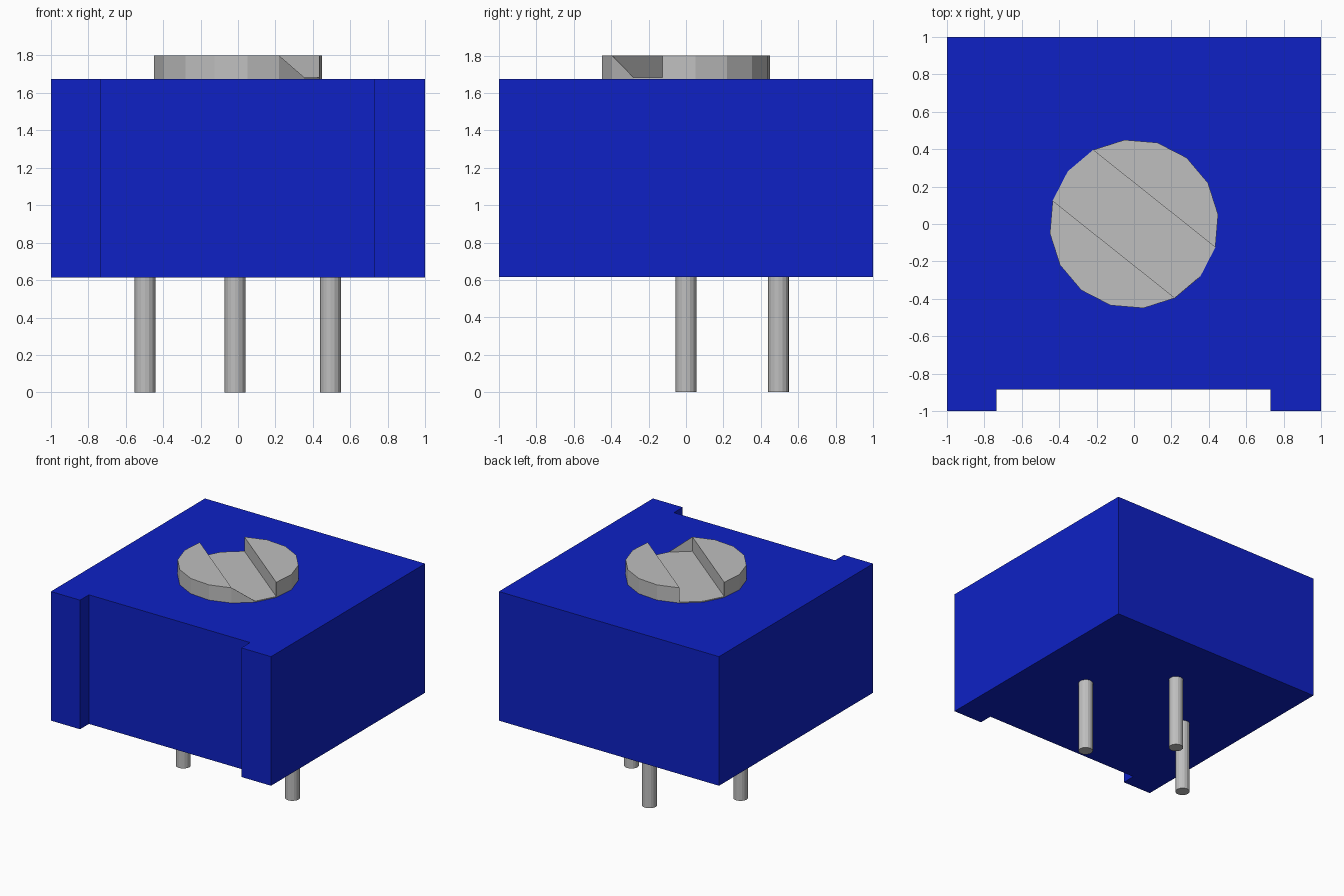
import bpy, bmesh, math
from mathutils import Vector

cube = bpy.data.objects.get("Cube")
if cube:
    bpy.data.objects.remove(cube)


def material(name, rgb):
    m = bpy.data.materials.new(name)
    m.use_nodes = True
    m.diffuse_color = (*rgb, 1)
    m.node_tree.nodes["Principled BSDF"].inputs["Base Color"].default_value = (*rgb, 1)
    return m


BLUE = material("housing blue", (0.0044, 0.0152, 0.56))
GREY = material("metal grey", (0.52, 0.52, 0.52))


def extrude(name, points, offset, mat):
    """Solid made by extruding a flat 3D outline along an offset."""
    bm = bmesh.new()
    face = bm.faces.new([bm.verts.new(p) for p in points])
    result = bmesh.ops.extrude_face_region(bm, geom=[face], use_keep_orig=True)
    moved = [g for g in result["geom"] if isinstance(g, bmesh.types.BMVert)]
    bmesh.ops.translate(bm, verts=moved, vec=offset)
    bmesh.ops.recalc_face_normals(bm, faces=bm.faces)
    mesh = bpy.data.meshes.new(name)
    bm.to_mesh(mesh)
    bm.free()
    mesh.materials.append(mat)
    ob = bpy.data.objects.new(name, mesh)
    bpy.context.collection.objects.link(ob)
    return ob


def prism(name, outline, z0, z1, mat):
    return extrude(name, [(x, y, z0) for x, y in outline], (0, 0, z1 - z0), mat)


BOTTOM, TOP, FLOOR, KNOB_TOP = 0.615, 1.675, 1.683, 1.80

# Housing with a shallow recess along the full height of the front
prism("housing", [(-1, -1), (-0.735, -1), (-0.735, -0.885), (0.73, -0.885),
                  (0.73, -1), (1, -1), (1, 1), (-1, 1)], BOTTOM, TOP, BLUE)

# Sixteen-sided adjusting knob: two raised halves either side of a slot
rim = [(0.452 * math.cos(math.radians(6.5 + 22.5 * i)),
        0.452 * math.sin(math.radians(6.5 + 22.5 * i))) for i in range(16)]
prism("knob_back_half", [rim[i % 16] for i in range(15, 22)], TOP, KNOB_TOP, GREY)
prism("knob_front_half", rim[7:14], TOP, KNOB_TOP, GREY)
prism("knob_slot_floor", [rim[i] for i in (5, 6, 7, 13, 14, 15)], TOP, FLOOR, GREY)

# Thin triangular web closing one corner of the slot's front end
a, b = rim[13], rim[14]
inward = -Vector((a[0] + b[0], a[1] + b[1], 0)).normalized() * 0.003
extrude("knob_slot_web", [(*a, FLOOR), (*b, FLOOR), (*a, KNOB_TOP)], inward, GREY)

# Three round pins
for name, px, py in (("pin_right", -0.497, 0), ("pin_middle", -0.015, 0.495),
                     ("pin_left", 0.495, 0)):
    circle = [(px + 0.056 * math.cos(math.tau * i / 16),
               py + 0.056 * math.sin(math.tau * i / 16)) for i in range(16)]
    prism(name, circle, 0, BOTTOM, GREY)
